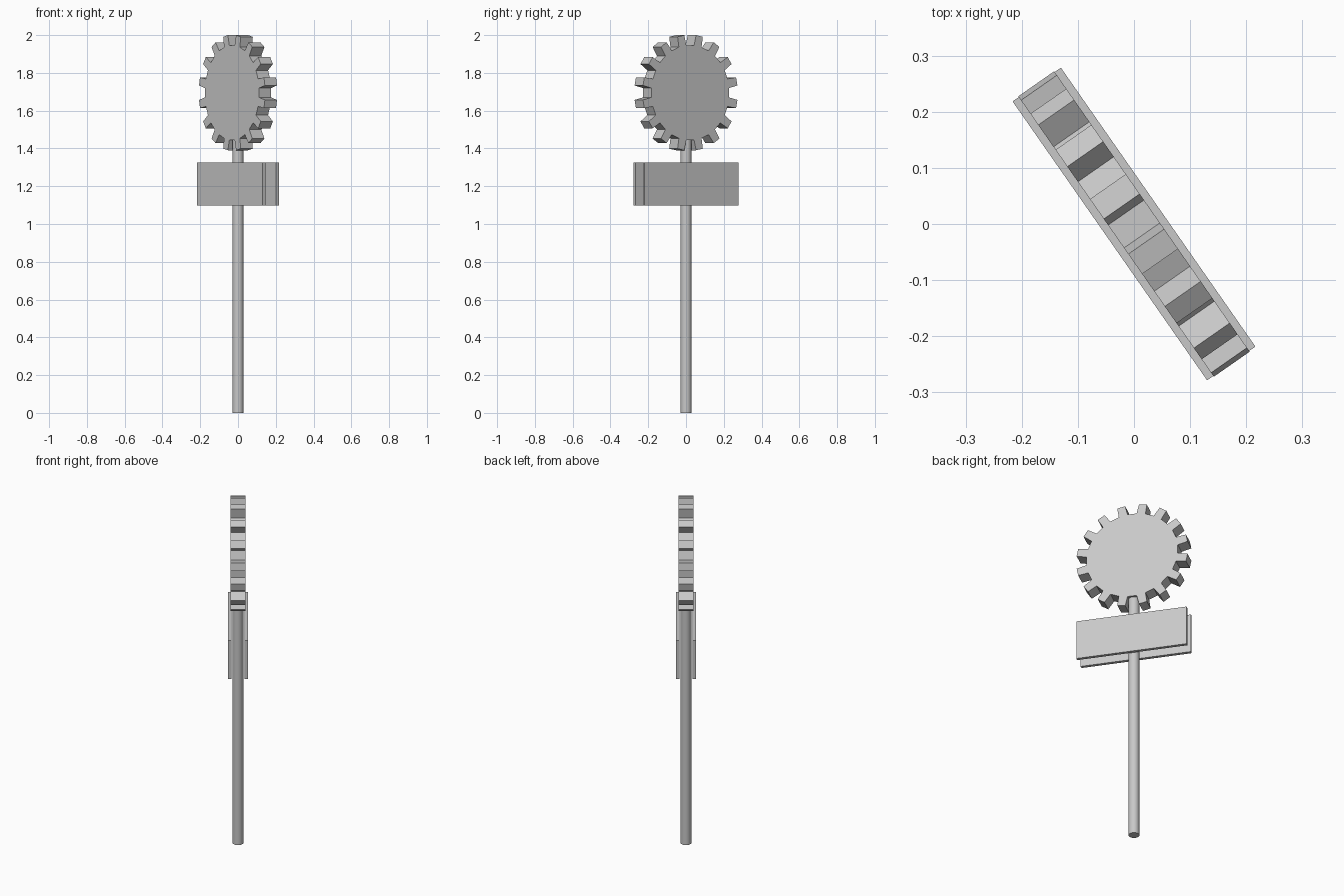
import bpy, bmesh
from math import radians, sin, cos, pi
from mathutils import Matrix

cube = bpy.data.objects.get("Cube")
if cube:
    bpy.data.objects.remove(cube, do_unlink=True)

grey = bpy.data.materials.new("light_grey")
grey.use_nodes = True
grey.diffuse_color = (0.58, 0.58, 0.58, 1)
grey.node_tree.nodes["Principled BSDF"].inputs["Base Color"].default_value = (0.58, 0.58, 0.58, 1)

TURN = Matrix.Rotation(radians(-55.1), 4, 'Z')  # the whole sign is turned about its pole


def add_object(name, bm):
    bmesh.ops.recalc_face_normals(bm, faces=bm.faces[:])
    bm.transform(TURN)
    mesh = bpy.data.meshes.new(name)
    bm.to_mesh(mesh)
    bm.free()
    mesh.materials.append(grey)
    obj = bpy.data.objects.new(name, mesh)
    bpy.context.collection.objects.link(obj)
    return obj


# Round pole, reaching up into the gear
POLE_TOP = 1.46
bm = bmesh.new()
bmesh.ops.create_cone(bm, cap_ends=True, segments=16, radius1=0.029, radius2=0.029,
                      depth=POLE_TOP, matrix=Matrix.Translation((0, 0, POLE_TOP / 2)))
pole = add_object("pole", bm)
bpy.ops.object.select_all(action='DESELECT')
pole.select_set(True)
bpy.context.view_layer.objects.active = pole
bpy.ops.object.shade_smooth_by_angle(angle=radians(30))

# Two name plates, one on each side of the pole
for side, name in ((-1, "right_plate"), (1, "left_plate")):
    bm = bmesh.new()
    bmesh.ops.create_cube(bm, size=1, matrix=Matrix.Translation((0, side * 0.0435, 1.2125))
                          @ Matrix.Diagonal((0.606, 0.018, 0.227, 1)))
    add_object(name, bm)

# Gear with tapered teeth, a gap at the bottom meets the pole
TEETH, TIP, ROOT = 16, 0.307, 0.252
bm = bmesh.new()
outline = []
for i in range(TEETH):
    middle = 2 * pi * (i + 0.5) / TEETH
    for radius, offset in ((ROOT, -5.6), (TIP, -4.1), (TIP, 4.1), (ROOT, 5.6)):
        a = middle + radians(offset)
        outline.append(bm.verts.new((radius * sin(a), -0.039, 1.695 + radius * cos(a))))
face = bm.faces.new(outline)
extruded = bmesh.ops.extrude_face_region(bm, geom=[face], use_keep_orig=True)["geom"]
bmesh.ops.translate(bm, vec=(0, 0.078, 0),
                    verts=[v for v in extruded if isinstance(v, bmesh.types.BMVert)])
add_object("gear", bm)
